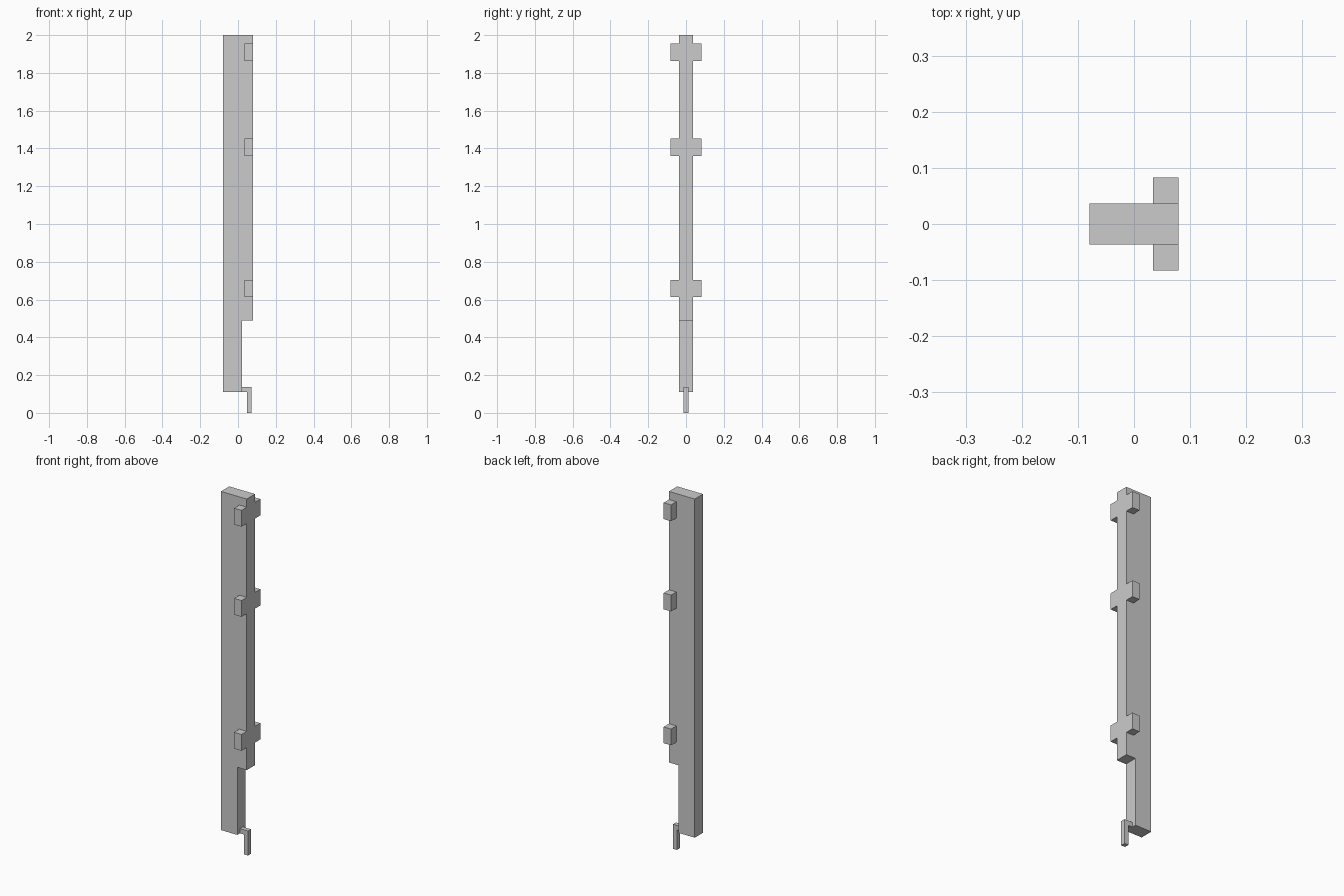
import bpy
import bmesh

if "Cube" in bpy.data.objects:
    bpy.data.objects.remove(bpy.data.objects["Cube"])


def extrude_profile(name, points, y0, y1):
    """Extrude an (x, z) outline from y0 to y1."""
    bm = bmesh.new()
    face = bm.faces.new([bm.verts.new((x, y0, z)) for x, z in points])
    new = bmesh.ops.extrude_face_region(bm, geom=[face])["geom"]
    verts = [g for g in new if isinstance(g, bmesh.types.BMVert)]
    bmesh.ops.translate(bm, verts=verts, vec=(0, y1 - y0, 0))
    bmesh.ops.recalc_face_normals(bm, faces=bm.faces)
    mesh = bpy.data.meshes.new(name)
    bm.to_mesh(mesh)
    bm.free()
    obj = bpy.data.objects.new(name, mesh)
    bpy.context.collection.objects.link(obj)
    return obj


HALF = 0.0365    # half thickness of the post
EDGE = 0.0795    # half width of the post
BOTTOM = 0.111   # underside of the post
STEP = 0.021     # x of the notched lower edge

# Upright post with its lower right edge cut back
extrude_profile("post", [(-EDGE, BOTTOM), (STEP, BOTTOM), (STEP, 0.488),
                         (EDGE, 0.488), (EDGE, 2.0), (-EDGE, 2.0)], -HALF, HALF)

# Lugs in pairs on both faces, flush with the right edge
for level, z in zip(("lower", "middle", "upper"), (0.659, 1.406, 1.909)):
    lug = extrude_profile(level + "_lugs",
                          [(0.034, z - 0.0455), (EDGE, z - 0.0455),
                           (EDGE, z + 0.0455), (0.034, z + 0.0455)], HALF, 0.083)
    mirror = lug.modifiers.new("both_faces", 'MIRROR')
    mirror.use_axis = (False, True, False)

# Thin bent foot pin reaching the ground
extrude_profile("foot_pin", [(STEP, BOTTOM), (0.047, BOTTOM), (0.047, 0),
                             (0.071, 0), (0.071, 0.137), (STEP, 0.137)], -0.013, 0.013)
